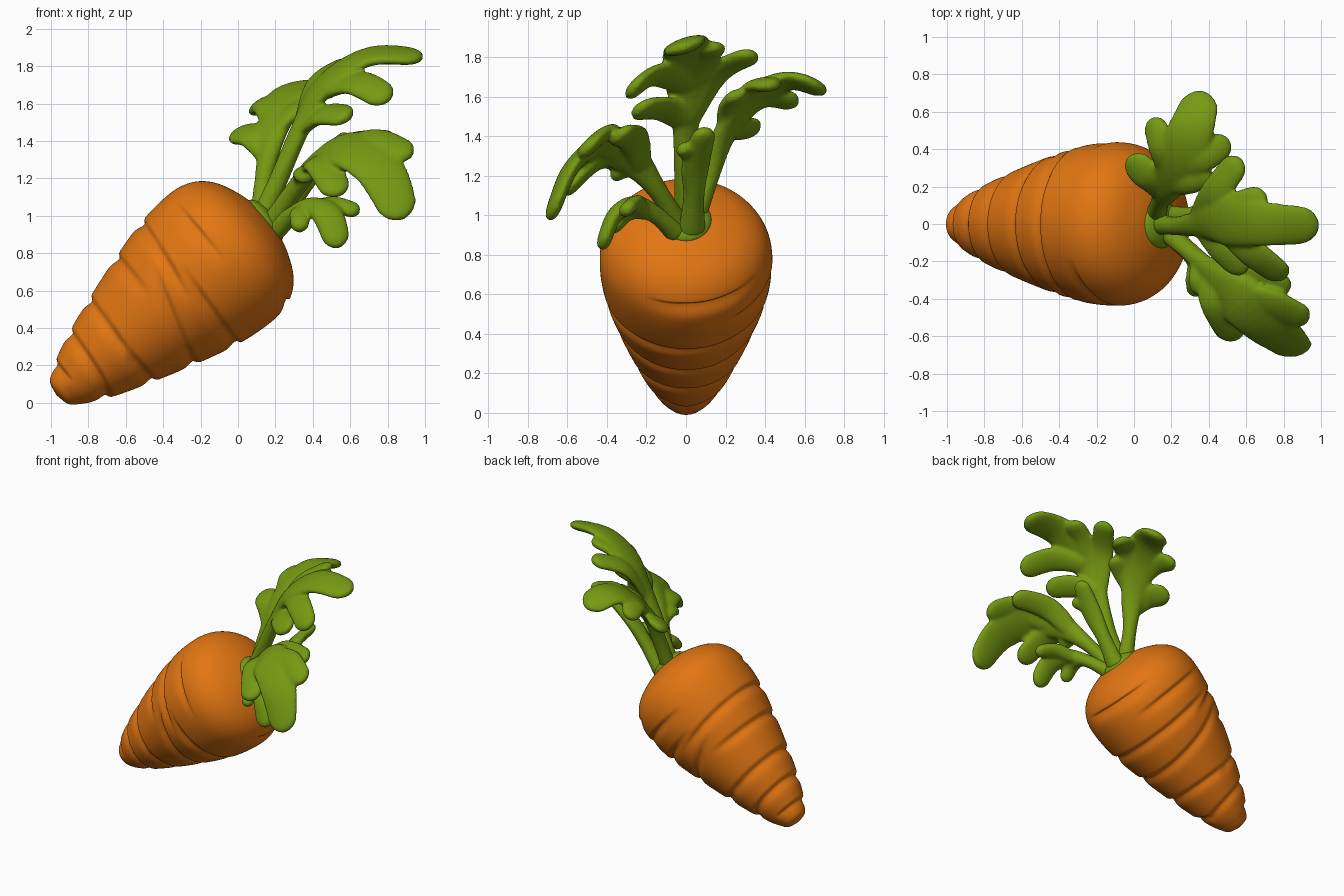
import bpy, bmesh, math
from mathutils import Vector


def material(name, rgb):
    m = bpy.data.materials.new(name)
    m.diffuse_color = (*rgb, 1)
    return m


ORANGE = material("carrot orange", (0.76, 0.18, 0.006))
GREEN = material("leaf green", (0.18, 0.32, 0.006))


def spline(pts, t):
    """Catmull-Rom point at t in 0..1 along the control points."""
    p = [Vector(q) for q in pts]
    p = [2 * p[0] - p[1]] + p + [2 * p[-1] - p[-2]]
    n = len(p) - 3
    i = min(int(t * n), n - 1)
    f = t * n - i
    a, b, c, d = p[i:i + 4]
    return 0.5 * (2 * b + (c - a) * f + (2 * a - 5 * b + 4 * c - d) * f * f
                  + (3 * b - a - 3 * c + d) * f ** 3)


def loft(bm, rings):
    """Skin a list of closed point rings and cap both ends."""
    vs = [[bm.verts.new(p) for p in r] for r in rings]
    k = len(vs[0])
    for a, b in zip(vs, vs[1:]):
        for j in range(k):
            bm.faces.new((a[j], a[(j + 1) % k], b[(j + 1) % k], b[j]))
    bm.faces.new(vs[0][::-1])
    bm.faces.new(vs[-1])


def finish(name, bm, mat):
    bmesh.ops.recalc_face_normals(bm, faces=bm.faces)
    me = bpy.data.meshes.new(name)
    bm.to_mesh(me)
    bm.free()
    me.materials.append(mat)
    for p in me.polygons:
        p.use_smooth = True
    ob = bpy.data.objects.new(name, me)
    bpy.context.collection.objects.link(ob)
    return ob


# Carrot root: lathe on a tilted axis with partial grooves
TIP = Vector((-0.97, 0, 0.04))
U = Vector((math.cos(math.radians(40)), 0, math.sin(math.radians(40))))
N = Vector((-U.z, 0, U.x))
Y = Vector((0, 1, 0))
PROFILE = [(0, 0.002), (0.018, 0.075), (0.065, 0.115), (0.13, 0.153), (0.26, 0.212),
           (0.465, 0.284), (0.7, 0.357), (0.94, 0.418), (1.16, 0.437), (1.29, 0.405),
           (1.38, 0.325), (1.44, 0.2), (1.468, 0.08), (1.472, 0.002)]
# position along axis, centre angle (0 = upper side), half span, slant
GROOVES = [(0.95, 0, 105, 0.06), (0.73, 0, 75, 0.0), (0.47, 0, 120, 0.02),
           (0.45, 180, 90, 0.0), (0.28, 0, 180, 0.02), (0.68, 180, 120, -0.1),
           (0.92, 180, 105, -0.03), (1.15, -60, 35, 0.0), (1.27, 165, 45, 0.0),
           (0.11, 0, 90, 0.0), (1.12, 110, 45, 0.03)]


def groove(s, phi):
    total = 0
    for s0, c, span, slant in GROOVES:
        d = abs((phi - c + 180) % 360 - 180)
        fade = min(1, max(0, (span - d) / 30)) if span < 180 else 1
        x = s - s0 + slant * (d / 90) ** 2
        total = min(total, -0.022 * fade * math.exp(-(x / (0.045 if x < 0 else 0.010)) ** 2))
    return total


bm = bmesh.new()
rings = []
for i in range(241):
    s, r = spline([(a, b, 0) for a, b in PROFILE], i / 240)[:2]
    ring = []
    for j in range(112):
        phi = 360 * j / 112
        rr = max(0.001, r + groove(s, phi) * min(1, r / 0.15))
        a = math.radians(phi)
        ring.append(TIP + U * s + (N * math.cos(a) + Y * math.sin(a)) * rr)
    rings.append(ring)
loft(bm, rings)
finish("carrot_root", bm, ORANGE)


# Leaves: flattened round-ended blades fused into one smooth solid
def blade(bm, pts, widths, thick, normal):
    n, rings = 30, []
    ts = [1 - (1 - i / n) ** 2 for i in range(n)] + [0.9995]
    end = Vector(pts[-1])
    for t in ts:
        p = spline(pts, t)
        tan = (spline(pts, min(1, t + 0.01)) - spline(pts, max(0, t - 0.01))).normalized()
        nor = Vector(normal)
        nor = (nor - tan * nor.dot(tan)).normalized()
        side = tan.cross(nor)
        w = spline([(a, 0, 0) for a in widths], t).x
        h = spline([(a, 0, 0) for a in thick], t).x
        d = min(1, (end - p).length / widths[-1])
        cap = math.sqrt(max(0.0004, 1 - (1 - d) ** 2))
        rings.append([p + side * w * cap * math.cos(a) + nor * h * cap ** 0.6 * math.sin(a)
                      for a in (math.tau * k / 20 for k in range(20))])
    loft(bm, rings)


def leaf(name, normal, rib, widths, lobes):
    bm = bmesh.new()
    blade(bm, rib, widths, [0.055, 0.05, 0.045, 0.04, 0.036], normal)
    for pts, w in lobes:
        blade(bm, pts, [w * 0.8, w * 1.1, w], [0.034, 0.036, 0.036], normal)
    ob = finish(name, bm, GREEN)
    rm = ob.modifiers.new("fuse", "REMESH")
    rm.mode, rm.voxel_size, rm.use_smooth_shade = "VOXEL", 0.012, True
    sm = ob.modifiers.new("soften", "SMOOTH")
    sm.factor, sm.iterations = 0.5, 6


leaf("upper_leaf", (-0.55, -0.25, 0.8),
     [(0.13, 0, 1.0), (0.22, -0.01, 1.2), (0.34, 0, 1.48), (0.46, 0.02, 1.7),
      (0.7, 0, 1.85), (0.99, -0.01, 1.85)],
     [0.06, 0.05, 0.075, 0.14, 0.125, 0.1],
     [([(0.33, 0, 1.45), (0.42, 0.15, 1.71), (0.57, 0.35, 1.82)], 0.075),
      ([(0.45, 0.02, 1.68), (0.57, 0.1, 1.8), (0.71, 0.15, 1.86)], 0.07),
      ([(0.35, 0, 1.47), (0.46, -0.12, 1.54), (0.6, -0.26, 1.53)], 0.08),
      ([(0.46, 0, 1.66), (0.63, -0.15, 1.71), (0.81, -0.29, 1.62)], 0.085)])

leaf("back_leaf", (-0.35, -0.4, 0.85),
     [(0.12, 0.05, 1.0), (0.14, 0.12, 1.2), (0.18, 0.2, 1.42), (0.24, 0.35, 1.6),
      (0.31, 0.52, 1.68), (0.37, 0.71, 1.63)],
     [0.06, 0.05, 0.085, 0.13, 0.125, 0.1],
     [([(0.16, 0.16, 1.33), (0.08, 0.25, 1.43), (-0.03, 0.36, 1.43)], 0.085),
      ([(0.19, 0.24, 1.47), (0.15, 0.4, 1.59), (0.1, 0.57, 1.57)], 0.07),
      ([(0.22, 0.27, 1.53), (0.36, 0.35, 1.65), (0.51, 0.45, 1.66)], 0.075),
      ([(0.19, 0.2, 1.44), (0.29, 0.22, 1.55), (0.42, 0.27, 1.62)], 0.06)])

leaf("front_leaf", (-0.1, -0.6, 0.75),
     [(0.17, -0.04, 0.95), (0.29, -0.14, 1.12), (0.42, -0.27, 1.28), (0.58, -0.42, 1.36),
      (0.76, -0.58, 1.24), (0.88, -0.69, 0.98)],
     [0.06, 0.05, 0.09, 0.15, 0.14, 0.1],
     [([(0.38, -0.22, 1.24), (0.58, -0.26, 1.38), (0.84, -0.34, 1.41)], 0.075),
      ([(0.52, -0.37, 1.33), (0.72, -0.42, 1.4), (0.93, -0.52, 1.32)], 0.085),
      ([(0.37, -0.22, 1.23), (0.44, -0.42, 1.28), (0.54, -0.62, 1.11)], 0.085),
      ([(0.34, -0.2, 1.19), (0.35, -0.29, 1.23), (0.36, -0.38, 1.19)], 0.055)])

leaf("small_lower_leaf", (-0.1, -0.6, 0.75),
     [(0.19, -0.05, 0.91), (0.29, -0.15, 1.0), (0.39, -0.26, 1.05), (0.48, -0.36, 1.0),
      (0.54, -0.43, 0.83)],
     [0.055, 0.045, 0.06, 0.085, 0.07],
     [([(0.36, -0.22, 1.03), (0.5, -0.26, 1.06), (0.65, -0.31, 1.02)], 0.05),
      ([(0.33, -0.19, 1.01), (0.33, -0.29, 1.01), (0.33, -0.38, 0.92)], 0.05)])

leaf("small_middle_leaf", (-0.6, -0.2, 0.75),
     [(0.19, 0.03, 0.92), (0.31, 0.04, 1.1), (0.43, 0.05, 1.26), (0.59, 0.1, 1.44)],
     [0.07, 0.055, 0.075, 0.06],
     [([(0.42, 0.04, 1.25), (0.49, 0.01, 1.32), (0.55, -0.03, 1.34)], 0.045)])

# Crown collar where the stems meet the root
bm = bmesh.new()
bmesh.ops.create_uvsphere(bm, u_segments=40, v_segments=20, radius=1)
for v in bm.verts:
    x, y, z = v.co
    v.co = TIP + U * (1.45 + 0.06 * z) + N * 0.14 * x + Y * 0.13 * y
finish("stem_collar", bm, GREEN)
